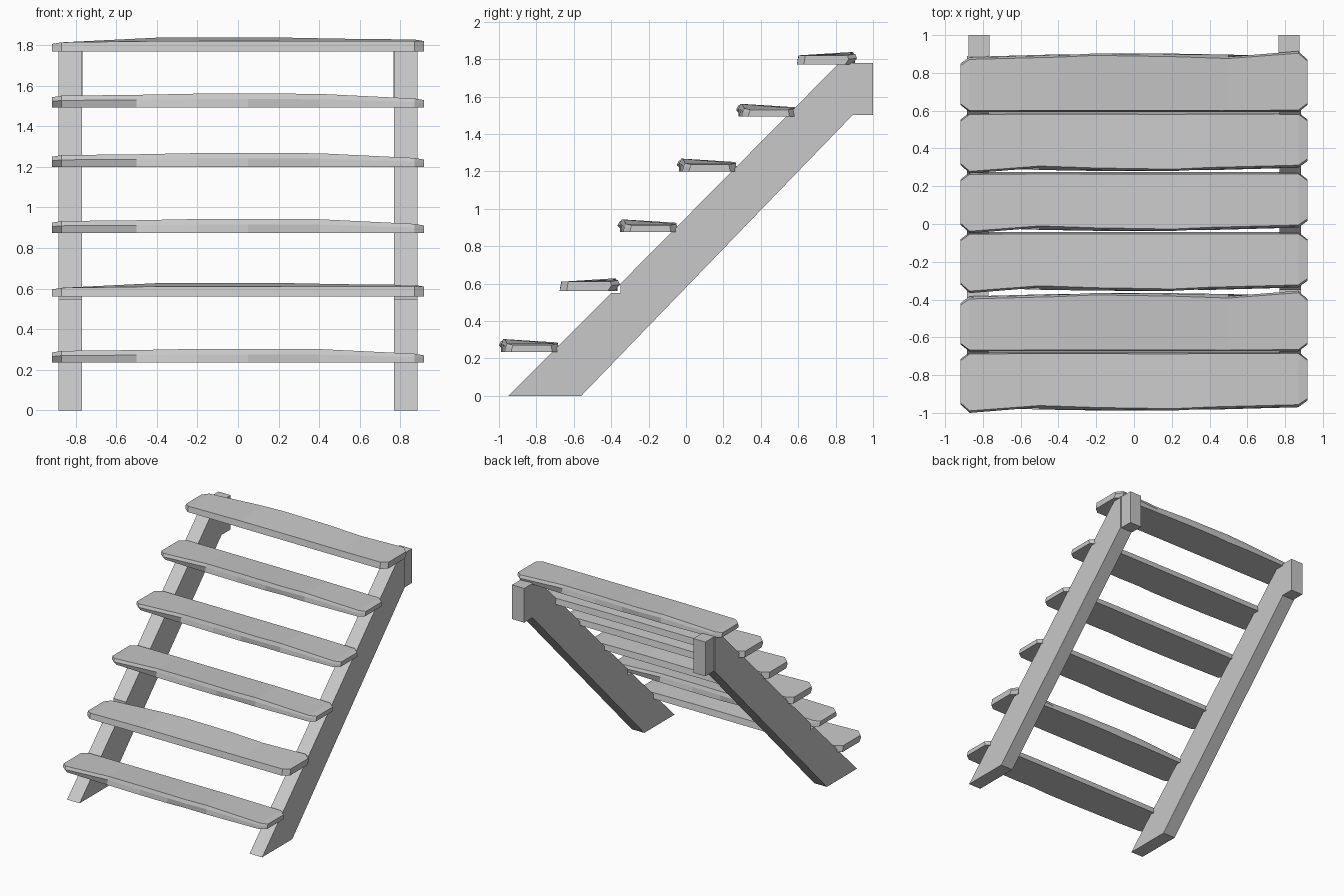
import bpy
import bmesh
from math import pi

cube = bpy.data.objects.get("Cube")
if cube:
    bpy.data.objects.remove(cube)

# One weathered grey for everything
grey = bpy.data.materials.new("weathered_grey")
grey.use_nodes = True
shade = 0.58
colour = (shade, shade, shade, 1)
grey.diffuse_color = colour
grey.node_tree.nodes["Principled BSDF"].inputs["Base Color"].default_value = colour


def loft(name, rings):
    """Skin matching closed rings and cap both ends."""
    bm = bmesh.new()
    loops = [[bm.verts.new(point) for point in ring] for ring in rings]
    for first, second in zip(loops, loops[1:]):
        for i in range(len(first)):
            bm.faces.new((first[i - 1], first[i], second[i], second[i - 1]))
    bm.faces.new(loops[0])
    bm.faces.new(loops[-1])
    bmesh.ops.recalc_face_normals(bm, faces=bm.faces)
    mesh = bpy.data.meshes.new(name)
    bm.to_mesh(mesh)
    bm.free()
    mesh.materials.append(grey)
    obj = bpy.data.objects.new(name, mesh)
    bpy.context.collection.objects.link(obj)
    return obj


def extrude_side(name, profile, inner, outer):
    """Extrude a side profile of (y, z) points between two x positions."""
    return loft(name, [[(x, y, z) for y, z in profile] for x in (inner, outer)])


# Sloping side beams, notched under the second tread, with a block behind each top end
beam_top, beam_back, block_bottom = 1.78, 0.89, 1.5
beam_profile = [(-0.95, 0), (-0.56, 0), (beam_back, block_bottom),
                (beam_back, beam_top), (0.82, beam_top),
                (-0.35, 0.6), (-0.35, 0.55), (-0.4, 0.55)]
block_profile = [(beam_back, block_bottom), (1, block_bottom),
                 (1, beam_top), (beam_back, beam_top)]
for side, sign in (("left", 1), ("right", -1)):
    extrude_side(side + "_beam", beam_profile, sign * 0.77, sign * 0.884)
    extrude_side(side + "_top_block", block_profile, sign * 0.766, sign * 0.876)

# Rough-hewn plank: x, depth of the front at its foot and at its nose, thickness
plank_end = 0.918
stations = [
    (-plank_end, 0.1, 0.12, 0.05),
    (-0.87, 0.135, 0.165, 0.058),
    (-0.5, 0.147, 0.135, 0.062),
    (-0.2, 0.152, 0.146, 0.068),
    (0.05, 0.153, 0.15, 0.068),
    (0.2, 0.145, 0.153, 0.068),
    (0.4, 0.148, 0.143, 0.067),
    (0.87, 0.135, 0.13, 0.044),
    (plank_end, 0.1, 0.095, 0.036),
]


def plank_ring(x, foot, nose, thickness):
    """Cross-section: worn front edge, chamfered top, straight back, cut corners."""
    back = 0.12 if abs(x) == plank_end else 0.158
    chamfer = nose / 15
    back_top = min(thickness, 0.05)
    section = [(back, 0), (-foot, 0), (-nose, thickness * 0.6),
               (chamfer - nose, thickness), (back - chamfer, back_top)]
    return [(x, y, z) for y, z in section]


# Six treads, evenly stepped back; the second and the top one are turned end for end
tread_heights = [0.235, 0.56, 0.875, 1.2, 1.493, 1.77]
for n, height in enumerate(tread_heights):
    tread = loft(f"tread_{n + 1}", [plank_ring(*station) for station in stations])
    tread.location = (0, 0.317 * n - 0.835, height)
    if n in (1, 5):
        tread.rotation_euler.z = pi
